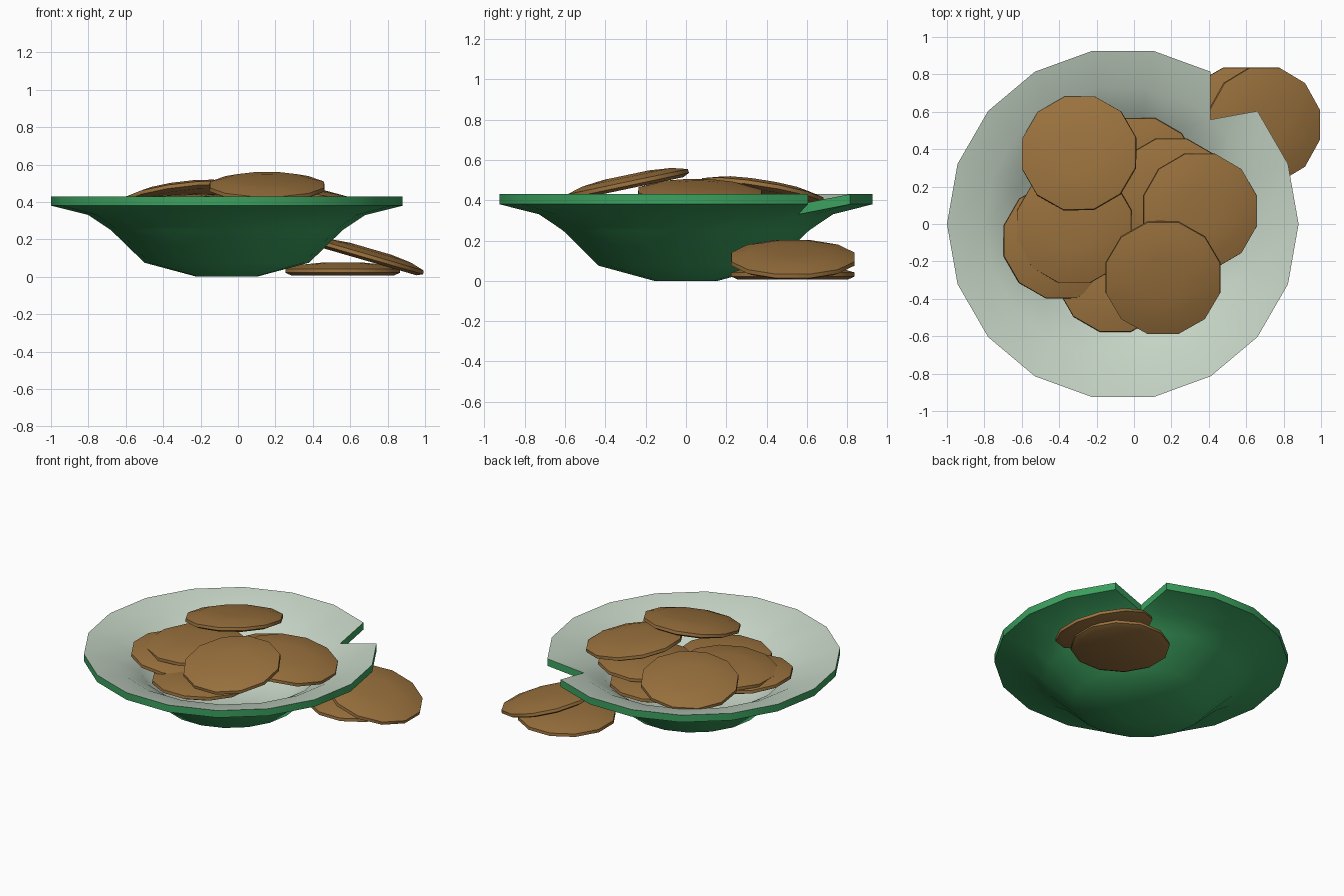
import bpy, bmesh, math
from mathutils import Matrix, Vector

if "Cube" in bpy.data.objects:
    bpy.data.objects.remove(bpy.data.objects["Cube"])


def material(name, rgb):
    m = bpy.data.materials.new(name)
    m.diffuse_color = (*rgb, 1)
    m.use_nodes = True
    m.node_tree.nodes["Principled BSDF"].inputs["Base Color"].default_value = m.diffuse_color
    return m


GREEN = material("glazed green", (0.045, 0.36, 0.115))
PALE = material("pale inside", (0.55, 0.65, 0.55))
BROWN = material("baked brown", (0.32, 0.165, 0.047))


def finish(bm, name, mats, angle):
    bmesh.ops.recalc_face_normals(bm, faces=bm.faces)
    me = bpy.data.meshes.new(name)
    bm.to_mesh(me)
    bm.free()
    for m in mats:
        me.materials.append(m)
    me.shade_smooth()
    me.set_sharp_from_angle(angle=math.radians(angle))
    ob = bpy.data.objects.new(name, me)
    bpy.context.collection.objects.link(ob)
    return ob


def ring(bm, r, z, n, phase=0.0):
    return [bm.verts.new((r * math.cos(2 * math.pi * i / n + phase),
                          r * math.sin(2 * math.pi * i / n + phase), z)) for i in range(n)]


# Bowl: outer and inner shells, with one chip broken out of the rim
SIDES, CHIP = 18, 2
outer = [(0.16, 0), (0.44, 0.075), (0.62, 0.25), (0.74, 0.33), (0.94, 0.38)]
inner = [(0.15, 0.05), (0.40, 0.11), (0.58, 0.29), (0.74, 0.38), (0.94, 0.43)]
bm = bmesh.new()
shells = []
for index, profile in enumerate((outer, inner)):
    rings = [ring(bm, r, z, SIDES) for r, z in profile]
    mid = bm.verts.new((rings[3][CHIP].co + rings[3][CHIP + 1].co) / 2)
    faces = [bm.faces.new(rings[0])]
    for k in range(4):
        for i in range(SIDES):
            j = (i + 1) % SIDES
            a, b, c, d = rings[k][i], rings[k][j], rings[k + 1][j], rings[k + 1][i]
            if i == CHIP and k == 3:
                faces += [bm.faces.new((a, mid, d)), bm.faces.new((mid, b, c))]
            elif i == CHIP and k == 2:
                faces += [bm.faces.new((a, mid, d)), bm.faces.new((a, b, mid)),
                          bm.faces.new((b, c, mid))]
            else:
                faces.append(bm.faces.new((a, b, c, d)))
    for f in faces:
        f.material_index = index
    shells.append((rings[4], mid))

# Rim band and the two walls of the chip
(lo, mid_lo), (hi, mid_hi) = shells
for i in range(SIDES):
    j = (i + 1) % SIDES
    if i == CHIP:
        bm.faces.new((lo[i], mid_lo, mid_hi, hi[i]))
        bm.faces.new((mid_lo, lo[j], hi[j], mid_hi))
    else:
        bm.faces.new((lo[i], lo[j], hi[j], hi[i]))
bowl = finish(bm, "bowl", [GREEN, PALE], 32)
bowl.location.x = -0.06


# Cookies: twelve-sided flat-bottomed domes; tilts are the slopes along x and y
def cookie(name, centre, slope=(0, 0)):
    bm = bmesh.new()
    profile = [(0.285, -0.035), (0.318, -0.02), (0.316, 0.0), (0.235, 0.022), (0.12, 0.033)]
    rings = [ring(bm, r, z, 12, math.radians(15)) for r, z in profile]
    bm.faces.new(rings[0])
    for a, b in zip(rings, rings[1:]):
        for i in range(12):
            j = (i + 1) % 12
            bm.faces.new((a[i], a[j], b[j], b[i]))
    bm.faces.new(rings[-1])
    ob = finish(bm, name, [BROWN], 30)
    normal = Vector((-slope[0], -slope[1], 1)).normalized()
    turn = Vector((0, 0, 1)).rotation_difference(normal).to_matrix().to_4x4()
    ob.matrix_world = Matrix.Translation(centre) @ turn


# Pile in the bowl, lowest first
pile = [
    ((-0.10, -0.27, 0.31), (0, -0.06)),
    ((0.03, 0.26, 0.31), (0, 0.04)),
    ((-0.39, -0.09, 0.35), (-0.08, 0)),
    ((0.20, 0.15, 0.375), (0.03, 0.02)),
    ((-0.32, -0.01, 0.405), (0.05, 0.02)),
    ((0.355, 0.07, 0.445), (-0.17, -0.02)),
    ((-0.295, 0.38, 0.452), (0.12, -0.16)),
    ((0.155, -0.29, 0.492), (0, 0.21)),
]
for n, (centre, slope) in enumerate(pile, 1):
    cookie(f"bowl_cookie_{n}", centre, slope)

# Two fallen cookies beside the bowl
cookie("fallen_cookie_flat", (0.56, 0.53, 0.042))
cookie("fallen_cookie_leaning", (0.70, 0.53, 0.118), (-0.29, 0))
